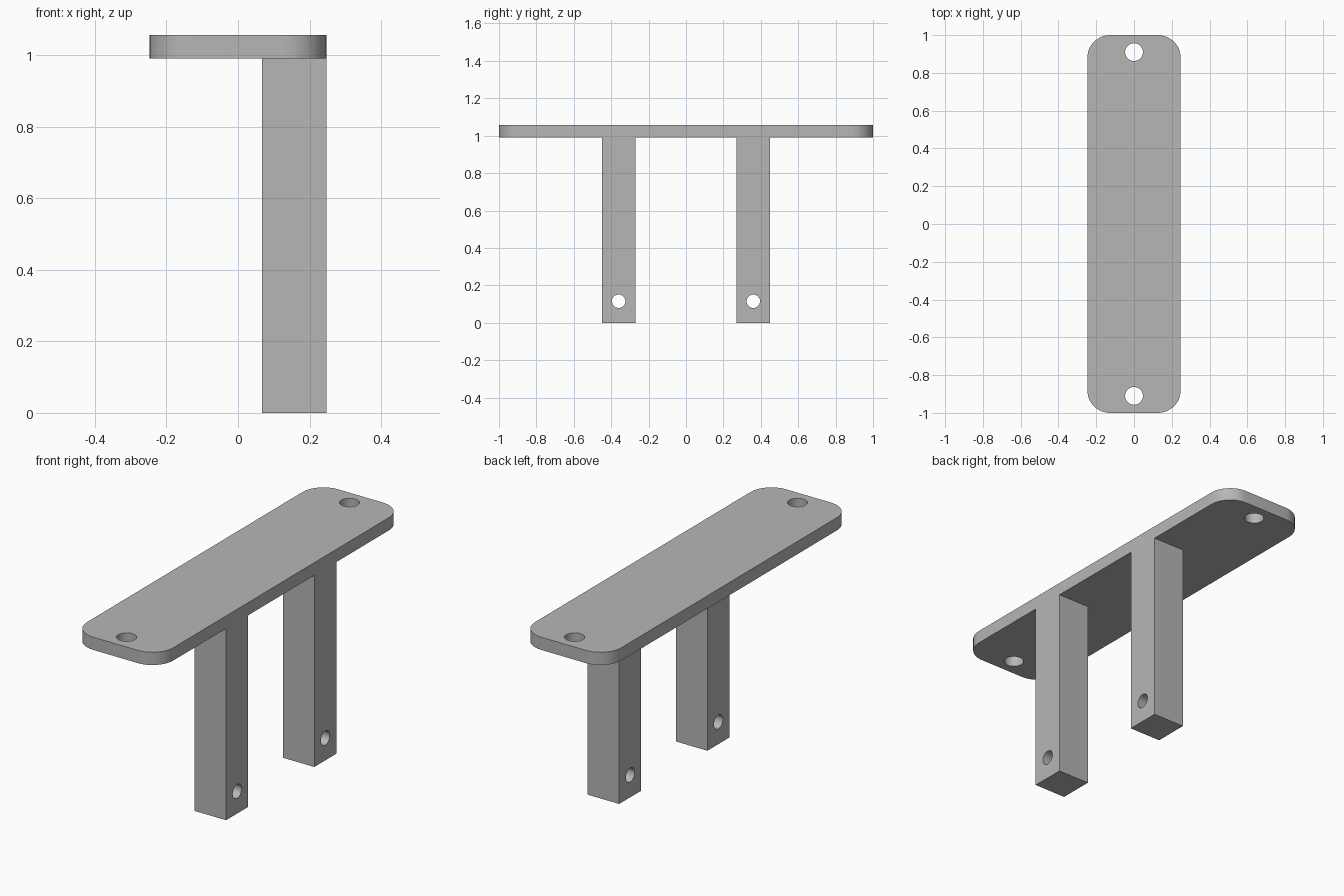
import bpy
import bmesh
import math
from mathutils import Matrix, Vector

cube = bpy.data.objects.get("Cube")
if cube:
    bpy.data.objects.remove(cube, do_unlink=True)

HALF_X, HALF_Y = 0.247, 1.0
PLATE_BOTTOM, PLATE_TOP = 0.99, 1.056
LEG_SIZE, LEG_Y = 0.18, 0.36

grey = bpy.data.materials.new("plain_grey")
grey.use_nodes = True
colour = (0.47, 0.47, 0.47, 1)
grey.diffuse_color = colour
grey.node_tree.nodes["Principled BSDF"].inputs["Base Color"].default_value = colour


def box(name, low, high, corner_radius=0):
    """Box between two corners, optionally with rounded vertical edges."""
    low, high = Vector(low), Vector(high)
    bm = bmesh.new()
    place = Matrix.Translation((low + high) / 2) @ Matrix.Diagonal((*(high - low), 1))
    bmesh.ops.create_cube(bm, size=1, matrix=place)
    if corner_radius:
        upright = [e for e in bm.edges
                   if abs(e.verts[0].co.z - e.verts[1].co.z) > 0.01]
        bmesh.ops.bevel(bm, geom=upright, offset=corner_radius, segments=12,
                        profile=0.5, affect='EDGES')
    mesh = bpy.data.meshes.new(name)
    bm.to_mesh(mesh)
    bm.free()
    obj = bpy.data.objects.new(name, mesh)
    bpy.context.collection.objects.link(obj)
    mesh.materials.append(grey)
    return obj


def drill(obj, centre, radius, rotation=(0, 0, 0)):
    """Cut a round through-hole, then discard the cutter."""
    bpy.ops.mesh.primitive_cylinder_add(vertices=48, radius=radius, depth=0.4,
                                        location=centre, rotation=rotation)
    cutter = bpy.context.object
    cutter.hide_render = True
    cutter.data.materials.append(grey)
    mod = obj.modifiers.new("hole", 'BOOLEAN')
    mod.operation = 'DIFFERENCE'
    mod.solver = 'EXACT'
    mod.object = cutter
    bpy.context.view_layer.objects.active = obj
    bpy.ops.object.modifier_apply(modifier=mod.name)
    bpy.data.objects.remove(cutter, do_unlink=True)


def smooth(obj):
    bpy.ops.object.select_all(action='DESELECT')
    obj.select_set(True)
    bpy.context.view_layer.objects.active = obj
    bpy.ops.object.shade_smooth_by_angle(angle=math.radians(30))


# Rounded top plate with a hole near each end
plate = box("top_plate", (-HALF_X, -HALF_Y, PLATE_BOTTOM),
            (HALF_X, HALF_Y, PLATE_TOP), corner_radius=0.12)
for side in (-1, 1):
    drill(plate, (0, side * 0.91, PLATE_TOP), 0.047)
smooth(plate)

# Two square legs flush with the plate's left edge, drilled sideways at the foot
for name, side in (("front_leg", -1), ("back_leg", 1)):
    y = side * LEG_Y
    leg = box(name, (HALF_X - LEG_SIZE, y - LEG_SIZE / 2, 0),
              (HALF_X, y + LEG_SIZE / 2, PLATE_BOTTOM))
    drill(leg, (HALF_X - LEG_SIZE / 2, y, 0.115), 0.036, (0, math.pi / 2, 0))
    smooth(leg)
